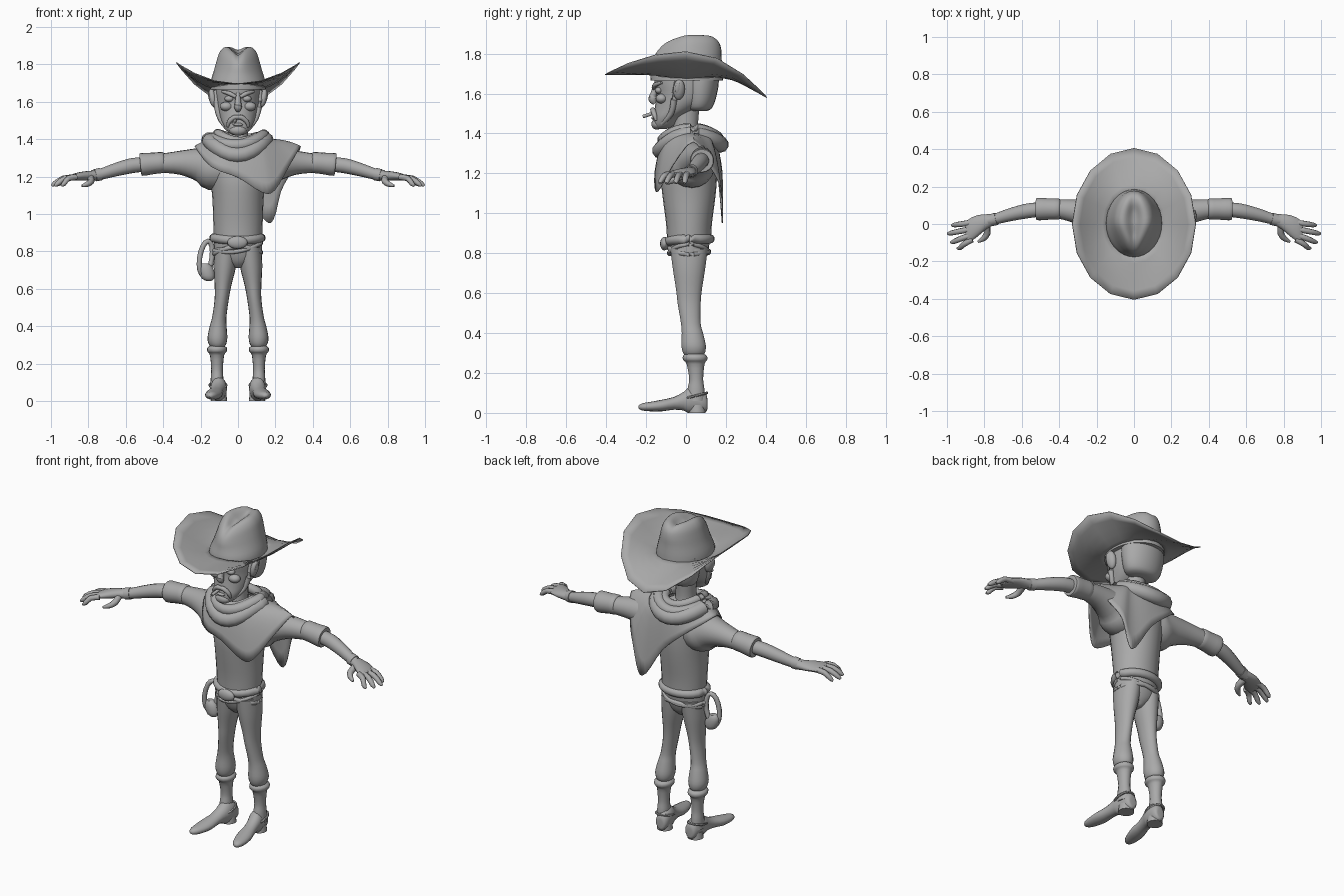
import bpy, bmesh, math
from mathutils import Vector, Matrix

grey = bpy.data.materials.new("plain_grey")
grey.diffuse_color = (0.4, 0.4, 0.4, 1)
TAU = 2 * math.pi


def finish(name, bm, angle=50, recalc=True):
    if recalc:
        bmesh.ops.recalc_face_normals(bm, faces=bm.faces)
    me = bpy.data.meshes.new(name)
    bm.to_mesh(me)
    bm.free()
    for p in me.polygons:
        p.use_smooth = True
    me.set_sharp_from_angle(angle=math.radians(angle))
    me.materials.append(grey)
    ob = bpy.data.objects.new(name, me)
    bpy.context.collection.objects.link(ob)
    return ob


def spline(rows, k, closed=False):
    """Catmull-Rom refinement of tuples."""
    n, out = len(rows), []
    for i in range(n if closed else n - 1):
        q = [rows[j % n] if closed else rows[min(max(j, 0), n - 1)] for j in (i - 1, i, i + 1, i + 2)]
        for s in range(k):
            t = s / k
            out.append(tuple(0.5 * (2 * b + (c - a) * t + (2 * a - 5 * b + 4 * c - d) * t * t
                                    + (3 * b - a - 3 * c + d) * t ** 3) for a, b, c, d in zip(*q)))
    return out if closed else out + [tuple(rows[-1])]


def skin(name, rings, closed=False, caps=True, angle=50):
    """Bridge rings of points into a surface."""
    bm = bmesh.new()
    vs = [[bm.verts.new(p) for p in r] for r in rings]
    n, m = len(vs[0]), len(vs)
    for i in range(m if closed else m - 1):
        a, b = vs[i], vs[(i + 1) % m]
        for j in range(n):
            bm.faces.new((a[j], a[(j + 1) % n], b[(j + 1) % n], b[j]))
    if caps and not closed:
        bm.faces.new(vs[0])
        bm.faces.new(vs[-1])
    return finish(name, bm, angle)


def oval(c, u, v, n=20):
    c, u, v = Vector(c), Vector(u), Vector(v)
    return [c + u * math.cos(TAU * i / n) + v * math.sin(TAU * i / n) for i in range(n)]


def stack(name, rows, k=3, n=20, angle=50):
    """Horizontal ovals: (z, cx, cy, rx, ry)."""
    return skin(name, [oval((x, y, z), (rx, 0, 0), (0, ry, 0), n)
                       for z, x, y, rx, ry in spline(rows, k)], angle=angle)


def tube(name, pts, k=3, n=12, closed=False):
    """Round tube through (x, y, z, r)."""
    pts = spline(pts, k, closed)
    m, rings = len(pts), []
    for i, p in enumerate(pts):
        a = pts[(i - 1) % m] if closed else pts[max(i - 1, 0)]
        b = pts[(i + 1) % m] if closed else pts[min(i + 1, m - 1)]
        t = (Vector(b[:3]) - Vector(a[:3])).normalized()
        ref = Vector((0, 1, 0)) if closed and abs(pts[0][1] - pts[m // 2][1]) < .08 else Vector((.1, .2, 1))
        u = t.cross(ref).normalized()
        rings.append(oval(p[:3], u * p[3], t.cross(u) * p[3], n))
    return skin(name, rings, closed)


def ball(name, loc, size, rot=(0, 0, 0), n=16):
    bm = bmesh.new()
    bmesh.ops.create_uvsphere(bm, u_segments=n, v_segments=n // 2 + 2, radius=1)
    ob = finish(name, bm)
    ob.location, ob.scale, ob.rotation_euler = loc, size, rot
    return ob


def band(name, c, rx, ry, r, drop_front, drop_back, k=1, tilt=0):
    """Oval tube around the body, sagging in front and behind."""
    pts = []
    for i in range(28):
        a = TAU * i / 28
        s = math.sin(a)
        z = c[2] - (drop_front if s < 0 else drop_back) * s * s + tilt * math.cos(a)
        pts.append((c[0] + rx * math.cos(a), c[1] + ry * s, z, r))
    return tube(name, pts, k, 10, True)


# torso and hips
stack("shirt", [(.86, 0, .015, .128, .11), (.95, 0, .015, .132, .115), (1.08, 0, .015, .137, .132),
                (1.18, 0, .015, .148, .14), (1.28, 0, .02, .165, .13), (1.35, 0, .02, .14, .1),
                (1.4, 0, .01, .06, .06)], n=24)
stack("hips", [(.71, 0, .015, .02, .04), (.74, 0, .015, .075, .07), (.78, 0, .015, .122, .088),
               (.83, 0, .015, .128, .1), (.88, 0, .015, .125, .105)], n=24)

# belts and buckle
band("waist_belt", (-.003, .017, .872), .127, .103, .024, .012, 0)
band("gun_belt", (-.003, .015, .79), .125, .098, .013, -.035, -.02, tilt=.004)
band("sling_belt", (-.003, .015, .825), .127, .1, .011, .025, .02, tilt=.02)
ball("buckle", (-.003, -.108, .848), (.054, .022, .034))

# holster with a long loop
d = Vector((math.cos(.4), math.sin(.4), 0))
loop = []
for i in range(16):
    a = TAU * i / 16
    p = Vector((-.172, -.01, .765)) + d * .036 * math.cos(a) + Vector((.012 * math.sin(a), 0, .09 * math.sin(a)))
    loop.append((*p, .014))
tube("holster_loop", loop, 1, 8, True)
stack("holster_pouch", [(.642, -.155, -.01, .012, .012), (.655, -.16, -.01, .034, .026),
                        (.69, -.168, -.01, .042, .03), (.72, -.175, -.01, .036, .026), (.735, -.178, -.01, .02, .018)], 2, 14)

for s, side in ((1, "left"), (-1, "right")):
    # trouser leg
    stack(side + "_trouser_leg", [(z, s * x, y, a, b) for z, x, y, a, b in (
        (.82, .062, .015, .064, .095), (.72, .07, .015, .06, .082), (.62, .08, .015, .045, .066),
        (.545, .087, .016, .038, .058), (.45, .1, .024, .038, .05), (.4, .106, .032, .045, .054),
        (.34, .11, .038, .053, .062), (.305, .11, .04, .047, .057), (.288, .11, .04, .035, .045))], 3, 18)
    # boot shaft and foot
    stack(side + "_boot_shaft", [(z, s * .112, y, r, q) for z, y, r, q in (
        (.3, .042, .03, .04), (.285, .045, .052, .06), (.265, .046, .052, .06), (.245, .048, .038, .045),
        (.17, .051, .031, .035), (.12, .05, .034, .042), (.06, .05, .036, .045))], 3, 16)
    foot = [(.107, .098, .018, .02, .07), (.098, .098, .034, .003, .1), (.05, .101, .042, 0, .13),
            (.01, .106, .042, 0, .125), (-.012, .11, .039, .012, .105), (-.06, .118, .038, .016, .08),
            (-.12, .128, .045, .008, .066), (-.18, .138, .038, .008, .055), (-.22, .144, .025, .012, .048),
            (-.237, .147, .008, .022, .036)]
    skin(side + "_boot_foot", [oval((s * x, y, (lo + hi) / 2), (w, 0, 0), (0, 0, (hi - lo) / 2), 16)
                               for y, x, w, lo, hi in spline(foot, 2)])
    heel = bmesh.new()
    bmesh.ops.create_cone(heel, cap_ends=True, segments=16, radius1=.044, radius2=.04, depth=.04,
                          matrix=Matrix.Translation((s * .102, .055, .02)))
    finish(side + "_boot_heel", heel, 40)
    tube(side + "_boot_strap", [(s * (.107 + .045 * math.cos(a)), .045 + .06 * math.sin(a),
                                 .085 + .015 * math.sin(a), .007) for a in [TAU * i / 16 for i in range(16)]], 1, 6, True)
    # sleeve with rolled cuff
    tube(side + "_sleeve", [(s * x, y, z, r) for x, y, z, r in (
        (.08, .02, 1.245, .115), (.14, .03, 1.245, .117), (.2, .045, 1.264, .093), (.3, .066, 1.274, .066),
        (.4, .08, 1.272, .052), (.46, .08, 1.27, .05))], 3, 18)
    tube(side + "_rolled_cuff", [(s * x, .08, 1.27 - (x - .46) * .1, r) for x, r in (
        (.392, .046), (.402, .056), (.45, .057), (.505, .061), (.522, .057), (.522, .04))], 2, 18)
    # forearm, wristband and hand
    tube(side + "_forearm", [(s * x, y, z, r) for x, y, z, r in (
        (.48, .08, 1.267, .038), (.57, .07, 1.258, .04), (.66, .05, 1.235, .035),
        (.73, .03, 1.214, .03), (.78, .018, 1.205, .029))], 3, 14)
    tube(side + "_wristband", [(s * .735, .028, 1.213, .034), (s * .765, .02, 1.207, .033)], 2, 14)
    palm = [(.75, .024, 1.207, .03, .026), (.79, .012, 1.205, .04, .026), (.84, -.012, 1.202, .058, .023),
            (.88, -.034, 1.197, .062, .018), (.9, -.042, 1.194, .052, .011)]
    skin(side + "_palm", [oval((s * x, y, z), (0, a, 0), (0, 0, b), 16) for x, y, z, a, b in spline(palm, 3)])
    for i, (y0, x1, y1) in enumerate(((.008, .975, -.008), (-.026, .996, -.052), (-.058, .98, -.098), (-.083, .945, -.13))):
        tube(f"{side}_finger_{i + 1}", [(s * .865, y0, 1.197, .016), (s * (.87 + x1) / 2, (y0 + y1) / 2, 1.19, .0155),
             (s * (x1 - .015), y1 + .003, 1.162, .013), (s * x1, y1, 1.15, .006)], 2, 8)
    tube(side + "_thumb", [(s * .79, -.005, 1.195, .02), (s * .785, -.05, 1.175, .018),
                           (s * .805, -.078, 1.16, .015), (s * .835, -.095, 1.15, .006)], 2, 8)
    # ears, eyes, brows, sideburns
    ball(side + "_ear", (s * .133, -.035, 1.62), (.022, .03, .052), (0, s * .2, .25 * s))
    ball(side + "_ear_hollow", (s * .15, -.04, 1.625), (.008, .016, .03), (0, s * .2, .25 * s), 10)
    ball(side + "_eye", (s * .047, -.136, 1.616), (.025, .02, .017))
    tube(side + "_brow", [(s * .012, -.163, 1.626, .009), (s * .045, -.154, 1.644, .012),
                          (s * .085, -.122, 1.655, .007)], 3, 8)
    ball(side + "_cheek", (s * .062, -.122, 1.575), (.035, .03, .025))
    tube(side + "_sideburn", [(s * .117, -.045, 1.66, .014), (s * .112, -.06, 1.57, .016),
                              (s * .09, -.075, 1.5, .014), (s * .05, -.12, 1.45, .012)], 3, 8)


def head_rows(rows):
    return [(z, 0, (f + b) / 2, w, (b - f) / 2) for z, f, b, w in rows]


# head, hair and neck
stack("head", head_rows([(1.422, -.155, -.1, .025), (1.44, -.166, -.06, .055), (1.48, -.164, -.03, .08),
                         (1.52, -.158, .05, .098), (1.56, -.152, .11, .112), (1.6, -.149, .135, .12),
                         (1.65, -.157, .148, .125), (1.7, -.155, .15, .122), (1.74, -.12, .12, .1)]), 3, 24)
stack("back_hair", head_rows([(1.512, .03, .1, .06), (1.525, .0, .128, .1), (1.57, -.01, .148, .122),
                              (1.64, -.02, .163, .132), (1.7, -.02, .165, .132)]), 3, 24)
stack("neck", [(1.33, 0, 0, .07, .075), (1.4, 0, -.003, .056, .065), (1.46, 0, 0, .055, .062),
               (1.55, 0, 0, .06, .07)], 2, 18)

# nose, moustache, goatee, cigar
tube("nose", [(0, -.15, 1.645, .012), (0, -.162, 1.6, .016), (0, -.168, 1.572, .021), (0, -.155, 1.552, .012)], 3, 12)
tube("moustache", [(-.055, -.15, 1.465, .006), (-.048, -.157, 1.492, .012), (-.022, -.165, 1.515, .014),
                   (0, -.168, 1.518, .012), (.022, -.165, 1.515, .014), (.048, -.157, 1.492, .012),
                   (.055, -.15, 1.465, .006)], 3, 8)
ball("lower_lip", (0, -.162, 1.478), (.026, .012, .009))
ball("goatee", (0, -.146, 1.447), (.045, .028, .028))
tube("cigar", [(-.012, -.155, 1.505, .009), (-.025, -.215, 1.485, .009)], 2, 10)

# hat brim: sixteen-sided edge, curled up at the sides
def brim_ring(t):
    ring = []
    for i in range(16):
        a = TAU * i / 16
        c, s = math.cos(a), math.sin(a)
        edge = 1.81 - (.115 if s < 0 else .23) * s * s
        base = 1.672 + .025 * s * s
        curve = t ** (1.5 - .3 * s * s)
        ring.append((c * (.13 + .2 * t), s * (.165 + .24 * t), base + (edge - base) * curve))
    return ring


brim = skin("hat_brim", [brim_ring(t) for t in (0, .2, .4, .6, .8, 1)], caps=False)
m = brim.modifiers.new("thickness", "SOLIDIFY")
m.thickness, m.offset = .005, 0

# hat crown: creased along the top, lower and pinched at the front
rings = []
for z, rx, ry in spline([(1.665, .15, .182), (1.71, .146, .18), (1.77, .128, .172), (1.82, .114, .168),
                         (1.862, .1, .156), (1.888, .078, .132), (1.892, .052, .1), (1.875, .02, .06), (1.87, .004, .02)], 3):
    h = max(0, (z - 1.7) / .19)
    ring = []
    for x, y, zz in oval((0, .004, z), (rx, 0, 0), (0, ry, 0), 32):
        front = max(0, -y / .17)
        ring.append((x * (1 - .35 * front * h), y + .008 * h,
                     zz - .06 * h * front ** 1.3 - .015 * h ** 4 * math.exp(-(x / .025) ** 2)))
    rings.append(ring)
skin("hat_crown", rings, angle=70)

# neck scarf folds
band("scarf_lower_fold", (-.003, .022, 1.395), .152, .15, .042, .08, .05)
band("scarf_middle_fold", (0, .022, 1.412), .138, .135, .032, .045, .035, tilt=.008)
band("scarf_upper_fold", (0, .015, 1.422), .108, .11, .026, .035, .02, tilt=-.008)

# scarf cloth draped over the left shoulder, with a point in front and behind
edge = [(-.23, .03, 1.36), (-.14, -.13, 1.25), (0, -.155, 1.195), (.13, -.152, 1.115), (.195, -.13, 1.125),
        (.27, -.06, 1.25), (.335, .04, 1.36), (.28, .13, 1.22), (.23, .175, 1.12), (.19, .182, .97),
        (.14, .182, .97), (.03, .182, 1.14), (-.1, .17, 1.26), (-.19, .11, 1.33)]
edge = spline(edge, 3, True)
rings = []
for t in (0, .15, .3, .45, .6, .75, .88, 1):
    ring = []
    for x, y, z in edge:
        o = Vector((x - .02, y - .02, 0)).normalized() * .1
        w = t ** .65
        ring.append((.02 + o.x + (x - .02 - o.x) * w, .02 + o.y + (y - .02 - o.y) * w, z + (1.4 - z) * (1 - t ** 1.8)))
    rings.append(ring)
cloth = skin("scarf_cloth", rings, caps=False)
m = cloth.modifiers.new("thickness", "SOLIDIFY")
m.thickness, m.offset = .006, 0
